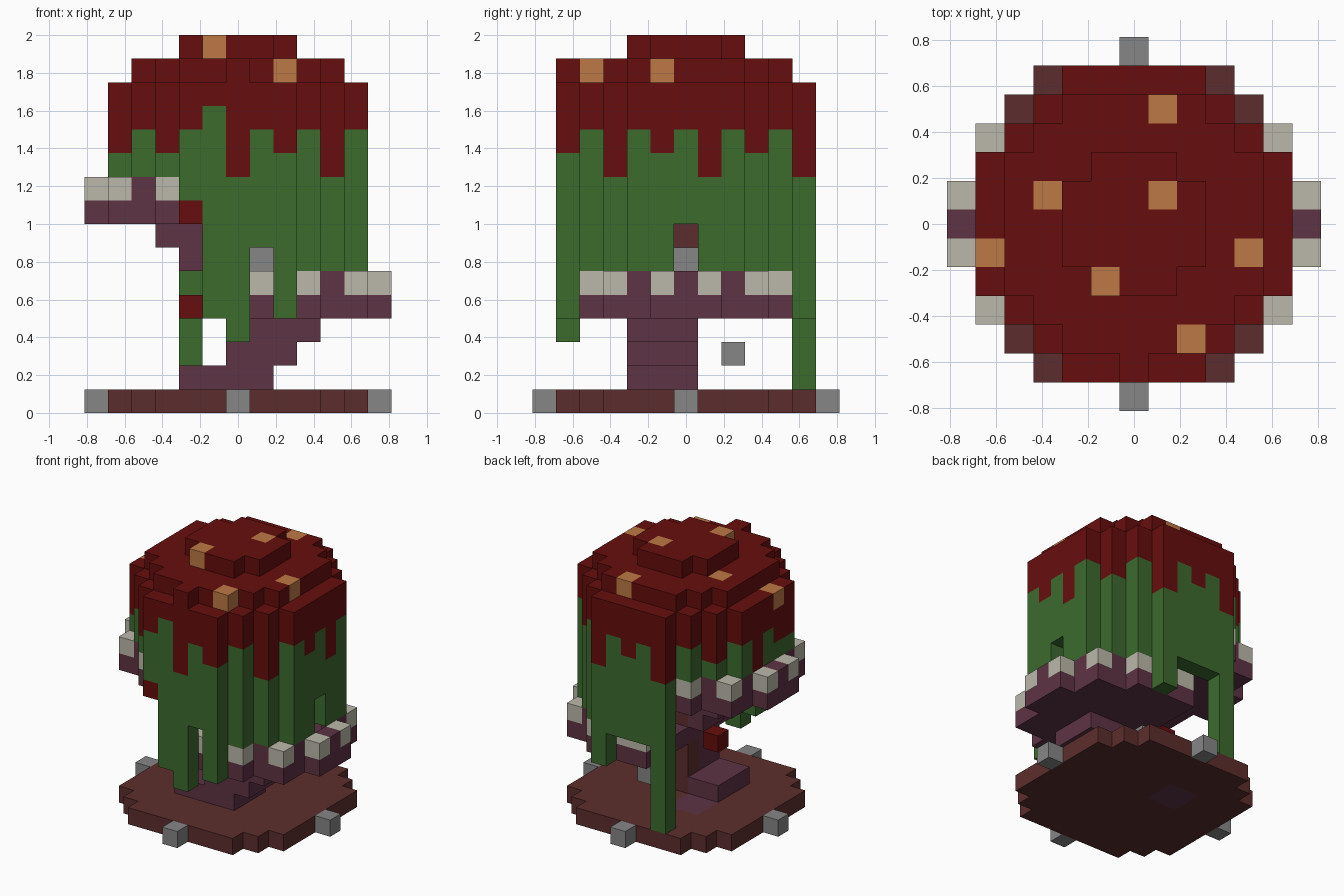
import bpy
import bmesh
from mathutils import Vector

old = bpy.data.objects.get("Cube")
if old:
    bpy.data.objects.remove(old, do_unlink=True)

S = 0.125  # block size


def material(name, rgb):
    m = bpy.data.materials.new(name)
    m.use_nodes = True
    m.diffuse_color = (*rgb, 1)
    m.node_tree.nodes["Principled BSDF"].inputs["Base Color"].default_value = (*rgb, 1)
    return m


MATS = {
    "red": material("dark_red", (0.135, 0.004, 0.004)),
    "green": material("moss_green", (0.045, 0.145, 0.027)),
    "brown": material("red_brown", (0.107, 0.027, 0.026)),
    "orange": material("orange", (0.51, 0.19, 0.06)),
    "bone": material("bone", (0.50, 0.48, 0.40)),
    "grey": material("grey", (0.238, 0.238, 0.238)),
    "purple": material("plum", (0.112, 0.033, 0.058)),
}
COLOURS = list(MATS)

parts = {}     # part name -> {block: colour}
occupied = set()


def put(part, colour, xs, ys, zs):
    for x in xs:
        for y in ys:
            for z in zs:
                c = (x, y, z)
                if c not in occupied or c in parts.get(part, {}):
                    parts.setdefault(part, {})[c] = colour
                    occupied.add(c)


def span(a, b):
    return range(a, b + 1)


def disc(part, colour, z, widths):
    """widths[i] is the half width of the rows at y = +i and -i"""
    for i, w in enumerate(widths):
        put(part, colour, span(-w, w), {i, -i}, [z])


# Base plate with an inset patch and four studs
put("base_patch", "purple", span(-2, -1), span(1, 2), [0])
disc("base", "brown", 0, [5, 5, 5, 5, 4, 3])
for x, y in ((6, 0), (-6, 0), (0, 6), (0, -6)):
    put("base_studs", "grey", [x], [y], [0])

# Stepped cap with orange spots
disc("cap", "red", 13, [5, 5, 5, 4, 3, 2])
disc("cap", "red", 14, [4, 4, 4, 3, 2])
put("cap", "red", [0], [-5], [14])
disc("cap", "red", 15, [2, 2, 1])
for x, y, z in ((-1, -2, 15), (1, 1, 15), (2, -4, 14), (4, -1, 14),
                (1, 4, 14), (-3, 1, 14), (-5, -1, 13)):
    put("cap", "orange", [x], [y], [z])

# Ring of wall columns, counter-clockwise from the front, with drip heights
ring = [(x, -5) for x in span(-2, 2)] + [(3, -4), (4, -3)]
ring += [(5, y) for y in span(-2, 2)] + [(4, 3), (3, 4)]
ring += [(-x, 5) for x in span(-2, 2)] + [(-3, 4), (-4, 3)]
ring += [(-5, -y) for y in span(-2, 2)] + [(-4, -3), (-3, -4)]
drips = [12, 13, 10, 12, 11, 12, 10, 12, 11, 12, 10, 12, 11, 12,
         10, 12, 11, 12, 10, 12, 11, 12, 10, 12, 11, 11, 12, 11]
bottoms = {(-2, -5): 9, (-1, -5): 4, (0, -5): 3, (1, -5): 7, (2, -5): 4,
           (5, 0): 8, (2, 5): 4, (-2, 5): 1}
for (x, y), drip in zip(ring, drips):
    low = bottoms.get((x, y), 6 if x > -2 else 10)
    put("wall", "green", [x], [y], range(low, drip))
    put("wall", "red", [x], [y], range(drip, 13))


# Half round bowls with toothed rims, one low and one high
def bowl(name, side, z):
    for y in span(-4, 4):
        reach = 6 if abs(y) < 2 else 5 if abs(y) < 4 else 3
        put(name, "purple", [side * i for i in span(0, reach)], [y], [z])
    put(name, "purple", [side * 6], [0], [z + 1])
    for s in (-1, 1):
        for x, y in ((5, 2), (4, 3), (2, 4)):
            put(name, "purple", [side * x], [s * y], [z + 1])
        for x, y in ((6, 1), (5, 3), (3, 4), (1, 4), (0, 4)):
            put(name + "_teeth", "bone", [side * x], [s * y], [z + 1])


bowl("low_bowl", 1, 4)
bowl("high_bowl", -1, 8)

# Central trunk
put("trunk", "brown", [0], [0], span(1, 12))

# Stepped stalks under the bowls
for z, x0, x1 in ((1, -2, 1), (2, 0, 2), (3, 0, 3)):
    put("low_stalk", "purple", span(x0, x1), span(-2, 0), [z])
for z, x0, x1 in ((7, -3, -1), (6, -2, -1), (5, -1, -1)):
    put("high_stalk", "purple", span(x0, x1), span(-1, 0), [z])

# Loose berries and pebbles
put("berries", "red", [-2], [-5], [8])
put("berries", "red", [-2], [0], [4])
put("pebbles", "grey", [1], [0], [6])
put("pebbles", "grey", [1], [2], [2])

# Turn the blocks of each part into a mesh of outer faces
AXES = [Vector(v) for v in ((1, 0, 0), (0, 1, 0), (0, 0, 1))]
for name, blocks in parts.items():
    used = [c for c in COLOURS if c in blocks.values()]
    bm = bmesh.new()
    for cell, colour in blocks.items():
        centre = Vector(cell) + Vector((0, 0, 0.5))
        for a in range(3):
            for s in (1, -1):
                n = AXES[a] * s
                if tuple(int(v) for v in Vector(cell) + n) in occupied:
                    continue
                u, v = AXES[(a + 1) % 3], AXES[(a + 2) % 3] * s
                corners = [(-1, -1), (1, -1), (1, 1), (-1, 1)]
                f = bm.faces.new([bm.verts.new((centre + (n + u * i + v * j) / 2) * S)
                                  for i, j in corners])
                f.material_index = used.index(colour)
    bmesh.ops.remove_doubles(bm, verts=bm.verts, dist=0.001)
    mesh = bpy.data.meshes.new(name)
    bm.to_mesh(mesh)
    bm.free()
    for c in used:
        mesh.materials.append(MATS[c])
    bpy.context.collection.objects.link(bpy.data.objects.new(name, mesh))
